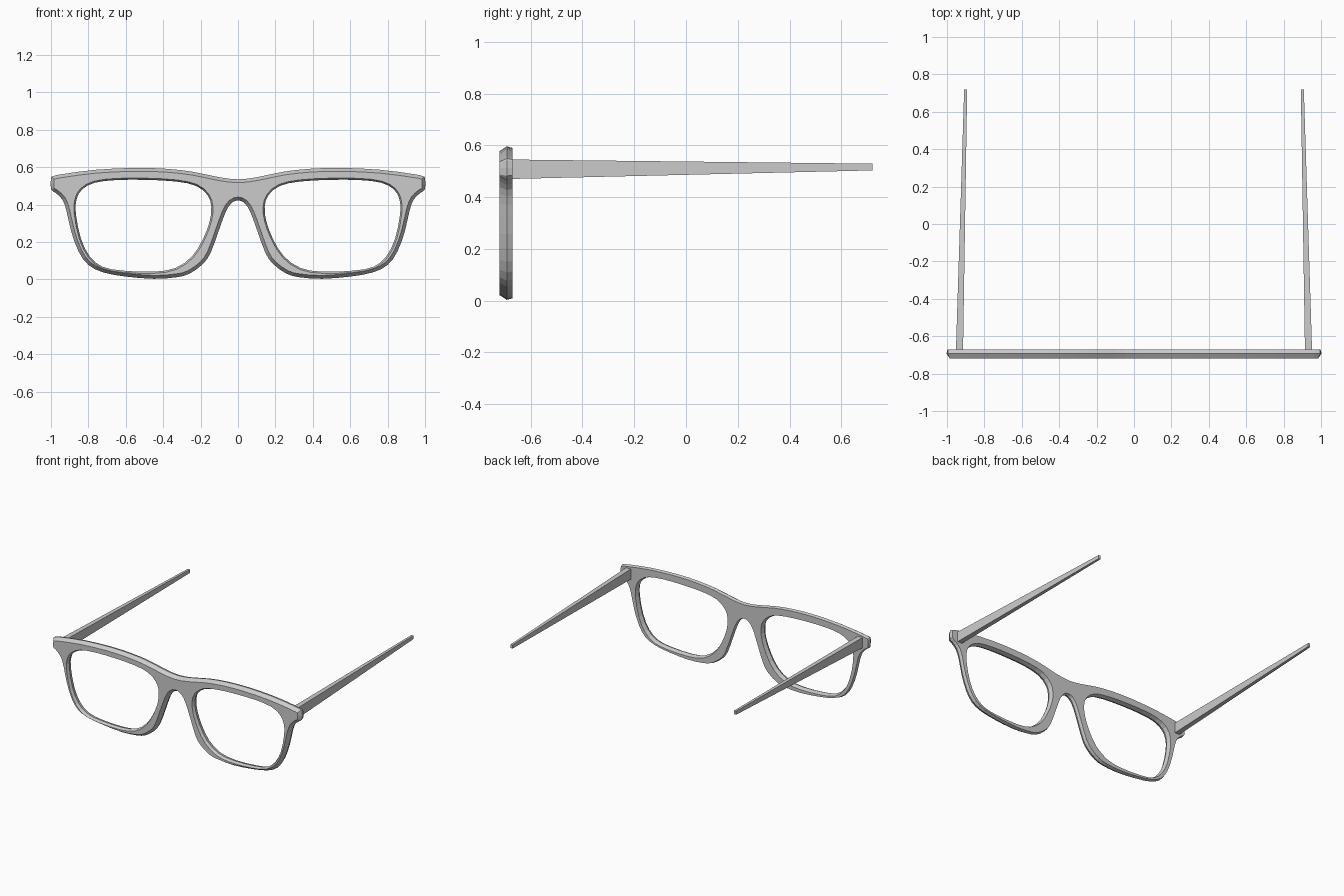
import bpy, bmesh
from mathutils import Vector

if "Cube" in bpy.data.objects:
    bpy.data.objects.remove(bpy.data.objects["Cube"])

# Right half of the outer rim (x, z), clockwise from the bridge top
OUTER = [(0, .535), (.1, .546), (.24, .575), (.38, .591), (.55, .596), (.76, .586),
         (.93, .564), (.985, .553), (1, .54), (1, .482), (.975, .462), (.94, .428),
         (.918, .37), (.892, .257), (.853, .15), (.80, .077), (.72, .037), (.6, .015),
         (.45, .003), (.33, .011), (.26, .03), (.19, .08), (.147, .14), (.104, .257),
         (.067, .358), (.035, .408), (0, .422)]
# Right lens opening, clockwise from the upper left
HOLE = [(.155, .455), (.22, .508), (.33, .532), (.49, .541), (.65, .54), (.77, .525),
        (.84, .487), (.872, .43), (.876, .35), (.848, .214), (.80, .118), (.73, .06),
        (.62, .038), (.45, .032), (.33, .053), (.238, .118), (.178, .214), (.142, .31),
        (.134, .39)]


def smooth_loop(pts, steps=2):
    """Closed Catmull-Rom loop through the points."""
    pts = [Vector(p) for p in pts]
    n, out = len(pts), []
    for i in range(n):
        a, b, c, d = (pts[(i + k) % n] for k in (-1, 0, 1, 2))
        for s in range(steps):
            t = s / steps
            out.append(.5 * (2 * b + (c - a) * t + (2 * a - 5 * b + 4 * c - d) * t * t
                             + (3 * b - a - 3 * c + d) * t ** 3))
    return out


def offset(loop, dist):
    """Shift a clockwise loop along its outward normals."""
    res = []
    for i, p in enumerate(loop):
        t = (loop[(i + 1) % len(loop)] - loop[i - 1]).normalized()
        res.append(p + Vector((-t.y, t.x)) * dist)
    return res


def wall(bm, loop, rings):
    """Quad wall through (y, offset) rings; returns front and back edge loops."""
    rows = [[bm.verts.new((p.x, y, p.y)) for p in offset(loop, d)] for y, d in rings]
    n = len(loop)
    for r, s in zip(rows, rows[1:]):
        for i in range(n):
            j = (i + 1) % n
            bm.faces.new((r[i], r[j], s[j], s[i]))
    return [[bm.edges.get((row[i], row[(i + 1) % n])) for i in range(n)]
            for row in (rows[0], rows[-1])]


def finish(bm, name):
    bmesh.ops.recalc_face_normals(bm, faces=bm.faces[:])
    me = bpy.data.meshes.new(name)
    bm.to_mesh(me)
    bm.free()
    ob = bpy.data.objects.new(name, me)
    bpy.context.collection.objects.link(ob)
    return ob


def mirrored(pts):
    return [(-x, z) for x, z in reversed(pts)]


# Front frame: bevelled outer rim, two lens openings, capped front and back
bm = bmesh.new()
outer = smooth_loop(OUTER + mirrored(OUTER[1:-1]))
caps = [wall(bm, outer, [(-.72, -.018), (-.692, 0), (-.67, -.006)])]
for pts in (HOLE, mirrored(HOLE)):
    caps.append(wall(bm, smooth_loop(pts), [(-.72, 0), (-.70, -.009), (-.67, 0)]))
for side, normal in ((0, (0, -1, 0)), (1, (0, 1, 0))):
    edges = [e for c in caps for e in c[side]]
    bmesh.ops.triangle_fill(bm, edges=edges, use_beauty=True, normal=normal)
finish(bm, "front_frame")

# Temple arms: straight tapered bars converging slightly to the back
for side, name in ((1, "temple_right"), (-1, "temple_left")):
    bm = bmesh.new()
    bmesh.ops.create_cube(bm, size=1)
    for v in bm.verts:
        back = v.co.y > 0
        x0, x1, z0, z1 = (.892, .908, .503, .529) if back else (.914, .952, .47, .545)
        v.co = (side * (x1 if v.co.x * side > 0 else x0), .72 if back else -.675,
                z1 if v.co.z > 0 else z0)
    finish(bm, name)
